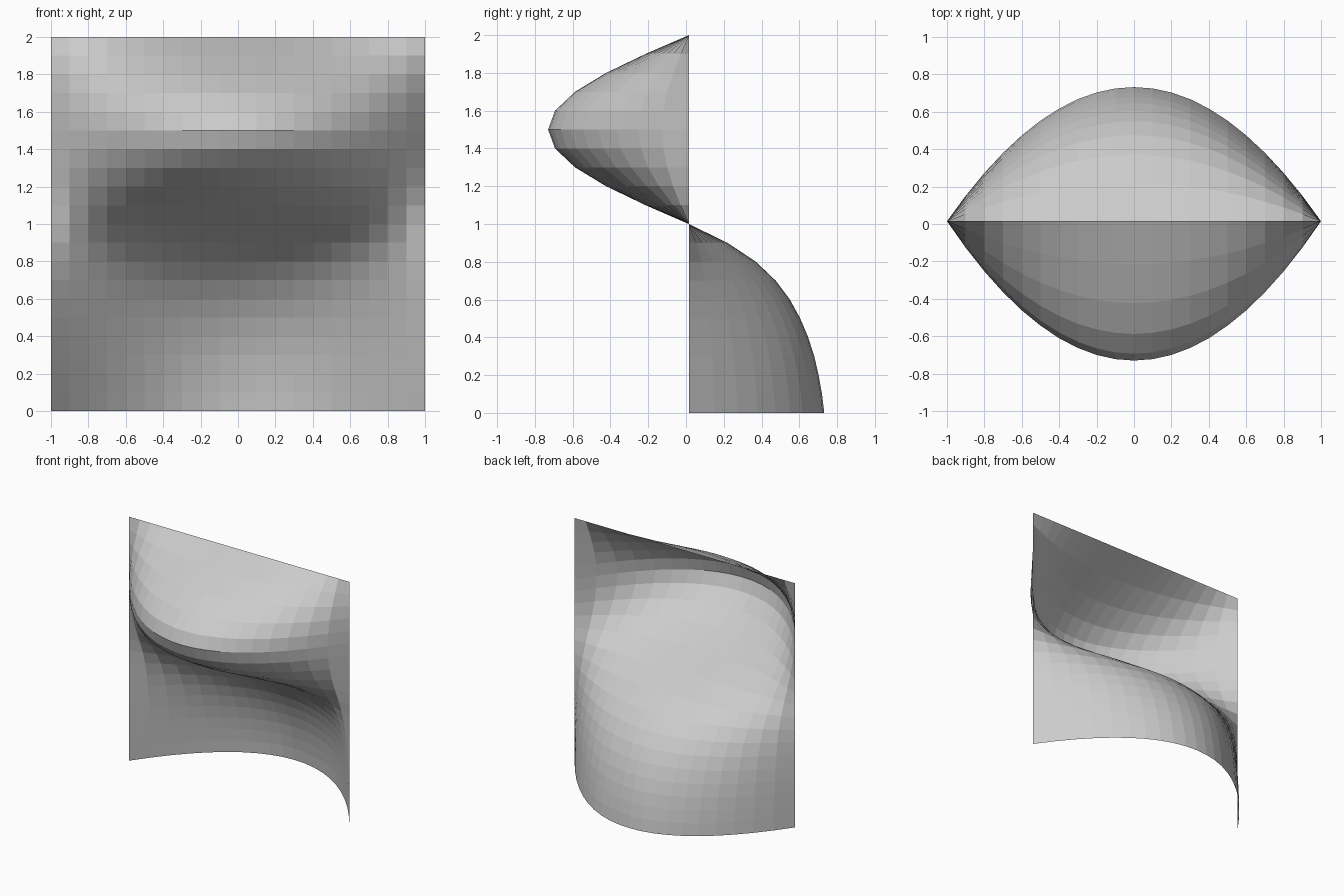
import bpy, bmesh, math

if "Cube" in bpy.data.objects:
    bpy.data.objects.remove(bpy.data.objects["Cube"])

N = 20            # grid cells along each side
SHIFT = 0.015     # centres the sheet on y = 0

# depth of the lower half's centre line, z = 0 .. 0.9
LOWER = [0.717, 0.705, 0.687, 0.664, 0.632, 0.59, 0.535, 0.46, 0.355, 0.205]


def depth(row):
    """Centre-line depth: easing curve below, half sine wave above."""
    if row < len(LOWER):
        return LOWER[row]
    return -0.745 * math.sin(math.pi * (row - 10) / 10)


# wavy sheet: a flat upright grid bulged by a parabola across its width
bm = bmesh.new()
rows = []
for j in range(N + 1):
    xs = [-1 + 2 * i / N for i in range(N + 1)]
    rows.append([bm.verts.new((x, SHIFT + depth(j) * (1 - x * x), 2 * j / N))
                 for x in xs])
for low, high in zip(rows, rows[1:]):
    for i in range(N):
        bm.faces.new((low[i], low[i + 1], high[i + 1], high[i]))

mesh = bpy.data.meshes.new("wavy_sheet")
bm.to_mesh(mesh)
bm.free()
bpy.context.collection.objects.link(bpy.data.objects.new("wavy_sheet", mesh))
